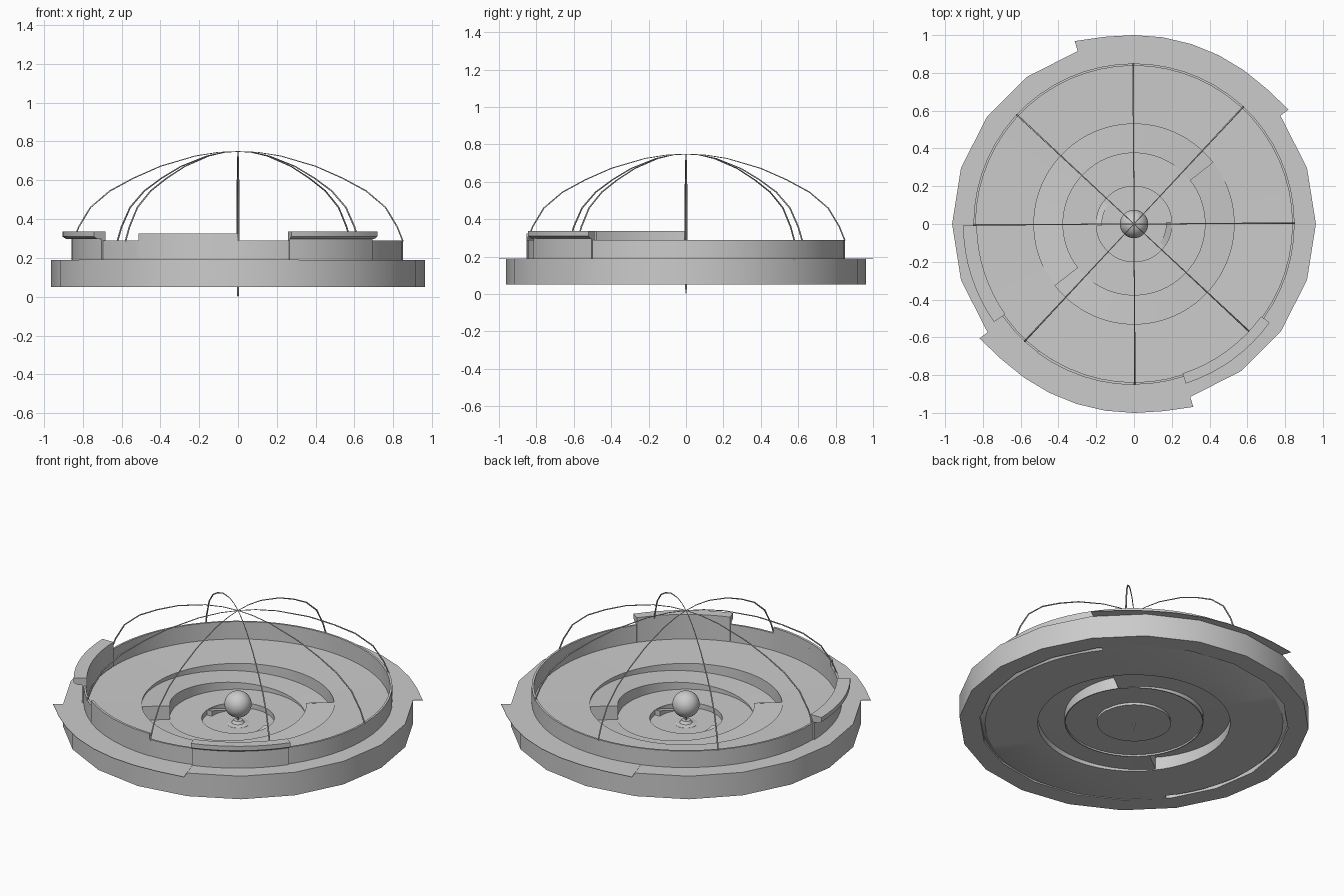
import bpy, bmesh
from math import sin, cos, radians

if "Cube" in bpy.data.objects:
    bpy.data.objects.remove(bpy.data.objects["Cube"])


def sweep(name, a0, a1, n, profile, smooth=True):
    """Turn a closed (r, z) profile from angle a0 to a1; profile may be a function of t."""
    get = profile if callable(profile) else (lambda t: profile)
    full = abs(a1 - a0 - 360) < 1e-6
    bm = bmesh.new()
    rows = []
    for i in range(n if full else n + 1):
        t = i / n
        a = radians(a0 + (a1 - a0) * t)
        rows.append([bm.verts.new((r * cos(a), r * sin(a), z)) for r, z in get(t)])
    m = len(rows[0])
    for i in range(n):
        p, q = rows[i], rows[(i + 1) % len(rows)]
        for k in range(m):
            bm.faces.new((p[k], q[k], q[(k + 1) % m], p[(k + 1) % m]))
    if not full:
        bm.faces.new(rows[0])
        bm.faces.new(rows[-1][::-1])
    bmesh.ops.remove_doubles(bm, verts=bm.verts, dist=1e-5)
    bmesh.ops.recalc_face_normals(bm, faces=bm.faces)
    return finish(name, bm, smooth)


def finish(name, bm, smooth=True):
    me = bpy.data.meshes.new(name)
    bm.to_mesh(me)
    bm.free()
    ob = bpy.data.objects.new(name, me)
    bpy.context.collection.objects.link(ob)
    if smooth:
        bpy.ops.object.select_all(action='DESELECT')
        ob.select_set(True)
        bpy.context.view_layer.objects.active = ob
        bpy.ops.object.shade_smooth_by_angle(angle=radians(30))
    return ob


def box(r0, r1, z0, z1):
    return [(r0, z0), (r1, z0), (r1, z1), (r0, z1)]


# Twenty-sided outer ring
sweep("outer_ring", 0, 360, 20, box(0.85, 0.963, 0.05, 0.19))

# Wall standing on the ring, with a raised stretch at the front left
sweep("rim_wall", 0, 360, 60, box(0.838, 0.85, 0.18, 0.29))
sweep("raised_wall", 233, 270, 6, box(0.838, 0.852, 0.19, 0.325))

# Half-turn pieces: floor, thin flange plates and sloping ramps
for i, start in enumerate((38, 218)):
    sweep(f"floor_{i}", start, start + 180, 36,
          lambda t: [(0.53, 0.05), (0.82, 0.05), (0.85, 0.05 + 0.04 * t), (0.85, 0.185), (0.53, 0.18)])
    sweep(f"ramp_{i}", start, start + 180, 36,
          lambda t: box(0.38, 0.53, 0.055 + 0.075 * t, 0.095 + 0.083 * t))
    # riser closing the step, and wall closing the gap to the inner disc
    sweep(f"ramp_riser_{i}", start - 1, start, 1, box(0.38, 0.53, 0.055, 0.178))
    sweep(f"ramp_wall_{i}", start, start + 180, 36,
          lambda t: box(0.376, 0.382, 0.055, 0.095 + 0.083 * t))
    sweep(f"flange_{i}", start - 1.5, start + 70, 8,
          lambda t: box(0.85, 1.0 + 0.018 * abs(2 * t - 1) ** 6, 0.188, 0.191))
    # low helical lip around the hub
    sweep(f"hub_lip_{i}", start + 95, start + 145, 12,
          lambda t: box(0.17, 0.205, 0.05, 0.055 + 0.04 * t))

# Sunken inner disc and hub
sweep("inner_disc", 0, 360, 64, box(0.2, 0.38, 0.065, 0.095))
sweep("hub", 0, 360, 48, [(0, 0.05), (0.202, 0.05), (0.202, 0.064), (0, 0.064)])
sweep("hub_boss", 0, 360, 24,
      [(0, 0.05), (0.065, 0.05), (0.065, 0.065), (0.035, 0.07), (0.025, 0.085), (0, 0.085)])
sweep("post", 0, 360, 10, [(0, 0), (0.004, 0.005), (0.006, 0.18), (0, 0.18)])

# Ball on the post
bm = bmesh.new()
bmesh.ops.create_uvsphere(bm, u_segments=32, v_segments=16, radius=0.075)
bmesh.ops.translate(bm, verts=bm.verts, vec=(0, 0, 0.18))
finish("ball", bm)

# Two raised panels on the rim, each a base with a slightly overhanging cap
for name, a0, a1, r1 in (("front_panel", -72, -36, 0.888), ("left_panel", 180.5, 215, 0.905)):
    sweep(name + "_base", a0, a1, 8, box(0.832, 0.858, 0.19, 0.31))
    sweep(name + "_cap", a0, a1, 8,
          [(0.832, 0.297), (r1 - 0.02, 0.297), (r1, 0.31), (r1, 0.337), (0.832, 0.337)])

# Eight thin dome ribs meeting at the top
path = [(0.85, 0.285), (0.82, 0.36), (0.76, 0.46), (0.66, 0.545), (0.54, 0.61),
        (0.4, 0.672), (0.22, 0.725), (0.1, 0.744), (0, 0.748)]
for i in range(8):
    a = radians(45 * i + (2 if i % 2 else 0.3))
    cu = bpy.data.curves.new(f"rib_{i}", 'CURVE')
    cu.dimensions = '3D'
    cu.bevel_depth = 0.004
    cu.bevel_resolution = 1
    sp = cu.splines.new('POLY')
    sp.points.add(len(path) - 1)
    for pt, (r, z) in zip(sp.points, path):
        pt.co = (r * cos(a), r * sin(a), z, 1)
        pt.radius = 0.5 + 0.6 * r / 0.85
    bpy.context.collection.objects.link(bpy.data.objects.new(f"rib_{i}", cu))
